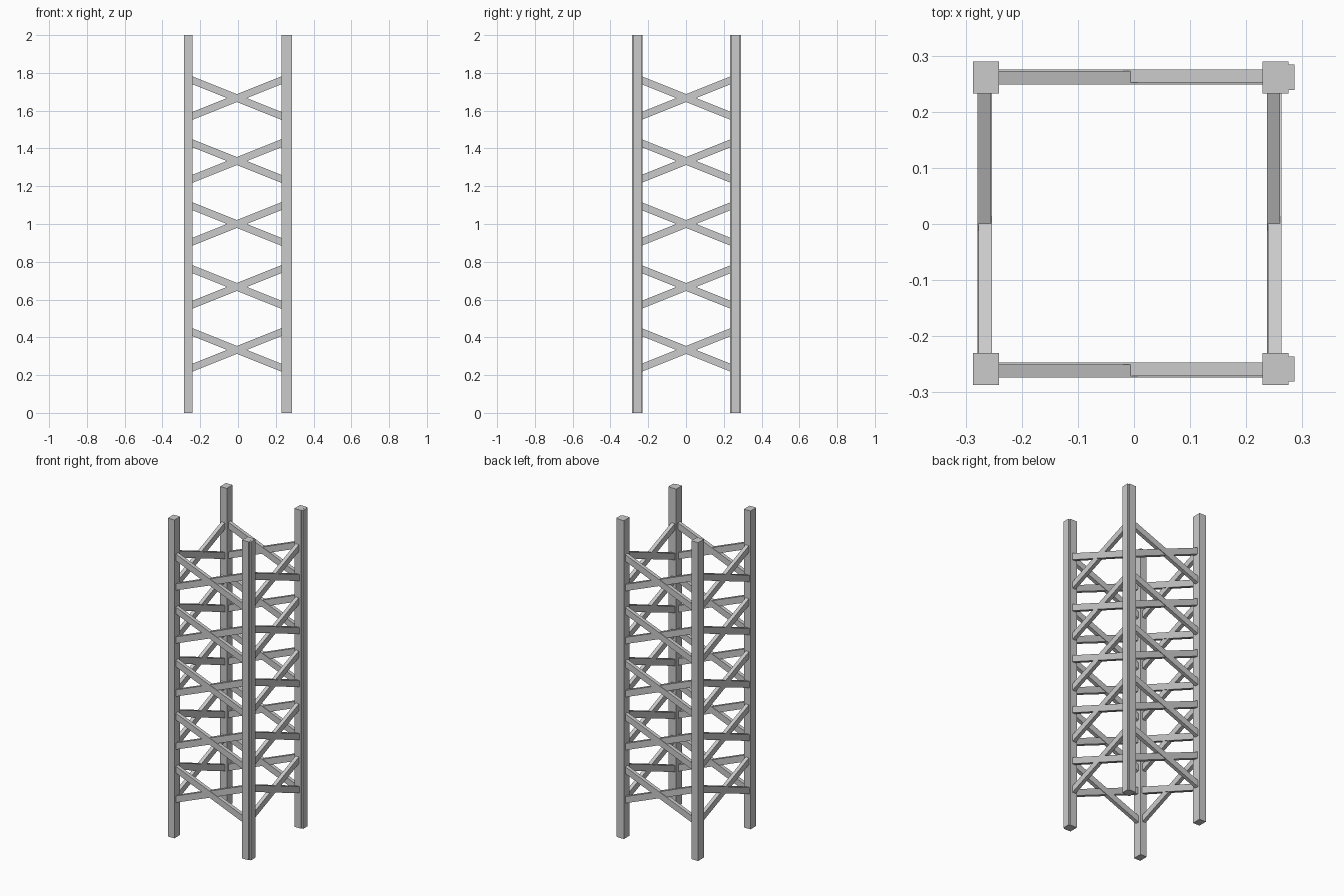
import bpy
from math import atan, cos
from mathutils import Matrix

if "Cube" in bpy.data.objects:
    bpy.data.objects.remove(bpy.data.objects["Cube"])


def box(name, x0, x1, y0, y1, z0, z1, rot=None):
    bpy.ops.mesh.primitive_cube_add(size=1)
    ob = bpy.context.object
    ob.name = name
    centre = Matrix.Translation(((x0 + x1) / 2, (y0 + y1) / 2, (z0 + z1) / 2))
    size = Matrix.Diagonal((x1 - x0, y1 - y0, z1 - z0, 1))
    ob.data.transform(centre @ (rot or Matrix.Identity(4)) @ size)
    return ob


# Corner posts; the right-hand ones carry a second, crosswise core
for side, y0, y1 in (("front", -0.287, -0.23), ("back", 0.233, 0.29)):
    mid = (y0 + y1) / 2
    box(f"{side}_left_post", -0.287, -0.241, y0, y1, 0, 2)
    box(f"{side}_right_post", 0.229, 0.275, y0, y1, 0, 2)
    box(f"{side}_right_post_core", 0.2295, 0.286, mid - 0.0225, mid + 0.0225, 0, 1.9995)

# Crossed braces: five bays on each of the four faces
THICK, DEPTH, SLOPE = 0.039, 0.0235, 0.4
ANGLE = atan(SLOPE)
HALF = 0.255 / cos(ANGLE)

# face name, axis the braces run along, mid-plane offsets for rising / falling
faces = [
    ("front", "x", -0.259, -0.262),
    ("back", "x", 0.264, 0.2605),
    ("left", "y", -0.267, -0.265),
    ("right", "y", 0.2488, 0.251),
]
for bay in range(1, 6):
    z = bay / 3
    for name, axis, rising, falling in faces:
        for label, off, sign in (("rising", rising, 1), ("falling", falling, -1)):
            lo, hi = off - DEPTH / 2, off + DEPTH / 2
            title = f"{name}_{label}_brace_{bay}"
            ob = box(title, -HALF, HALF, -DEPTH / 2, DEPTH / 2, -THICK / 2, THICK / 2)
            tilt = Matrix.Rotation(-sign * ANGLE, 4, 'Y')
            if axis == "x":
                place = Matrix.Translation((-0.006, off, z)) @ tilt
            else:
                place = Matrix.Translation((off, 0.001, z)) @ Matrix.Rotation(1.5707963, 4, 'Z') @ tilt
            ob.data.transform(place)
